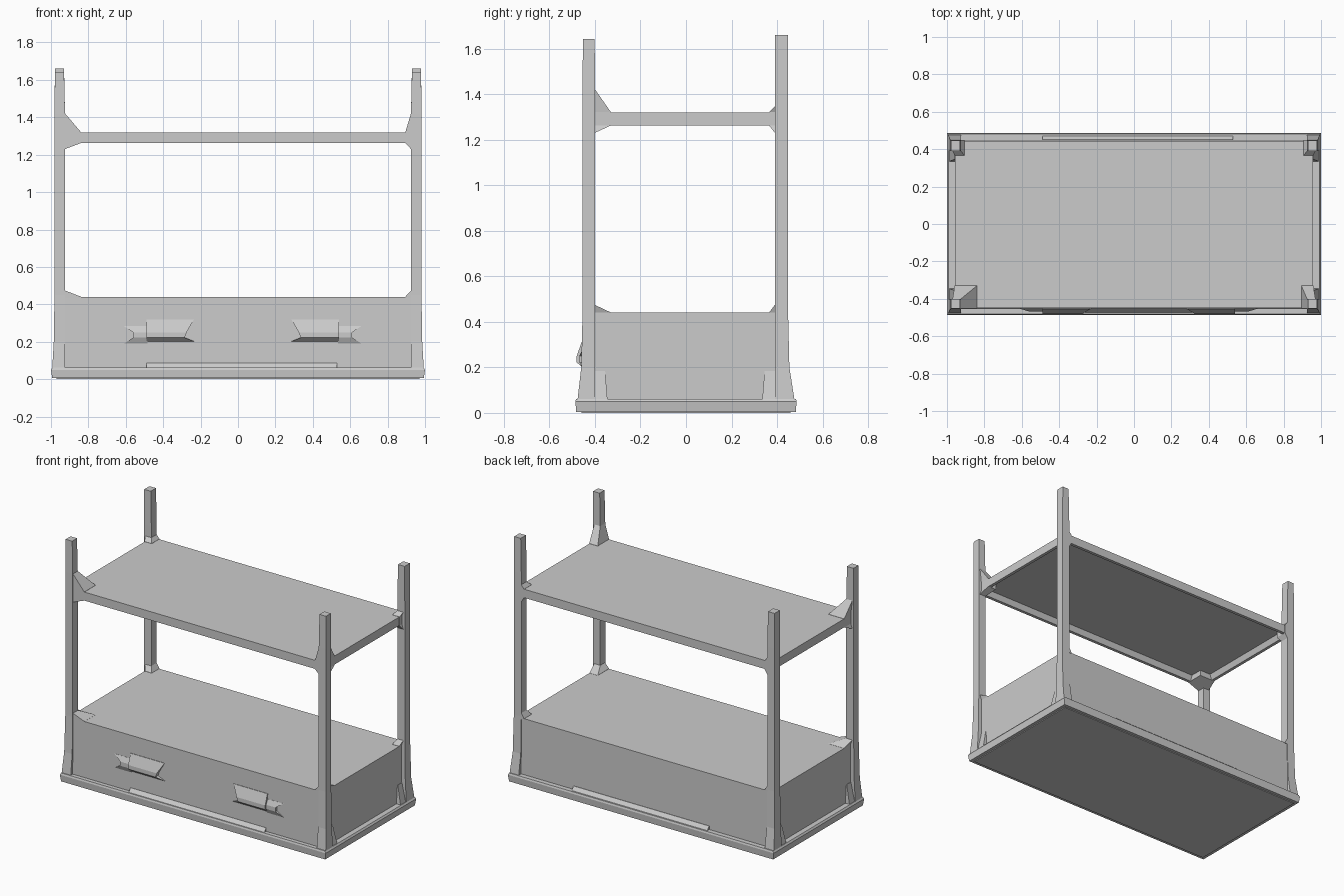
import bpy, bmesh

if "Cube" in bpy.data.objects:
    bpy.data.objects.remove(bpy.data.objects["Cube"])


def finish(name, bm):
    bmesh.ops.recalc_face_normals(bm, faces=bm.faces)
    mesh = bpy.data.meshes.new(name)
    bm.to_mesh(mesh)
    bm.free()
    obj = bpy.data.objects.new(name, mesh)
    bpy.context.collection.objects.link(obj)
    return obj


def loft_bm(sections):
    """Solid through stacked rectangles (x0, x1, y0, y1, z)."""
    bm = bmesh.new()
    rings = [[bm.verts.new(p) for p in ((a, c, z), (b, c, z), (b, d, z), (a, d, z))]
             for a, b, c, d, z in sections]
    for lo, hi in zip(rings, rings[1:]):
        for i in range(4):
            j = (i + 1) % 4
            bm.faces.new((lo[i], lo[j], hi[j], hi[i]))
    bm.faces.new(rings[0][::-1])
    bm.faces.new(rings[-1])
    return bm


def loft(name, *sections):
    return finish(name, loft_bm(sections))


def corner(name, sx, sy, *sections):
    """Loft given as (outer x, inner x, outer y, inner y, z), placed in one corner."""
    return loft(name, *[(*sorted((sx * a, sx * b)), *sorted((sy * c, sy * d)), z)
                        for a, b, c, d, z in sections])


# Plinth and cabinet body
loft("plinth", (-0.993, 0.993, -0.482, 0.482, 0.005),
     (-1, 1, -0.486, 0.486, 0.05), (-0.992, 0.992, -0.482, 0.482, 0.062))
loft("plinth_foot", (-0.97, 0.97, -0.46, 0.46, 0), (-0.97, 0.97, -0.46, 0.46, 0.02))
loft("cabinet_body", (-0.957, 0.957, -0.455, 0.45, 0.05), (-0.957, 0.957, -0.45, 0.445, 0.44))

# Sloped mouldings along the cabinet bottom
loft("front_moulding", (-0.49, 0.53, -0.476, -0.44, 0.06), (-0.49, 0.53, -0.455, -0.44, 0.086))
loft("back_moulding", (-0.49, 0.53, 0.44, 0.472, 0.06), (-0.49, 0.53, 0.44, 0.452, 0.086))

# Shelf with a recessed, bevelled underside
bm = loft_bm([(-0.957, 0.957, -0.45, 0.445, 1.262), (-0.957, 0.957, -0.45, 0.445, 1.32)])
bm.normal_update()
under = min(bm.faces, key=lambda f: f.calc_center_median().z)
bmesh.ops.inset_region(bm, faces=[under], thickness=0.03)
bmesh.ops.inset_region(bm, faces=[under], thickness=0.02)
for v in under.verts:
    v.co.z = 1.3
finish("shelf", bm)

# Corner posts with flared feet and braces
for sx, side in ((-1, "left"), (1, "right")):
    for sy, end in ((-1, "front"), (1, "back")):
        tag = f"{end}_{side}"
        front = sy < 0
        oy, iy, top = (0.454, 0.4, 1.643) if front else (0.448, 0.39, 1.66)
        corner(tag + "_post", sx, sy,
               (0.993, 0.925, 0.476, iy, 0.06), (0.985, 0.925, oy + 0.006, iy, 0.2),
               (0.981, 0.925, oy, iy, 0.45), (0.981, 0.925, oy, iy, 1.42),
               (0.979, 0.93, oy - 0.001, iy + 0.001, top))
        corner(tag + "_foot_brace", sx, sy,
               (0.988, 0.94, 0.47, iy - 0.055, 0.06), (0.96, 0.94, oy, iy - 0.045, 0.185))
        # Brace reach differs per corner
        bx = (0.84 if sx < 0 else 0.895) if front else 0.905
        by = 0.33 if front else 0.365
        rise = 0.1 if front else 0.025
        ob = min(oy, 0.451)
        corner(tag + "_cabinet_brace", sx, sy,
               (0.957, bx, ob, by, 0.435), (0.957, bx, ob, by, 0.441),
               (0.97, 0.925, ob, iy, 0.474))
        corner(tag + "_shelf_brace", sx, sy,
               (0.97, 0.925, ob, iy, 1.23), (0.959, bx, ob, by, 1.262),
               (0.959, bx, ob, by, 1.321), (0.97, 0.925, ob, iy, 1.321 + rise))

# Drawer handles: wedge grip with a thinner outer tip, mirrored about x = 0.025
for s, side in ((-1, "left"), (1, "right")):
    def span(a, b):
        return sorted((0.025 + s * a, 0.025 + s * b))
    loft(side + "_handle",
         (*span(0.255, 0.515), -0.455, -0.44, 0.2), (*span(0.31, 0.515), -0.48, -0.44, 0.222),
         (*span(0.3, 0.515), -0.48, -0.44, 0.25), (*span(0.26, 0.515), -0.455, -0.44, 0.32))
    loft(side + "_handle_tip",
         (*span(0.51, 0.635), -0.453, -0.44, 0.19), (*span(0.51, 0.585), -0.468, -0.44, 0.222),
         (*span(0.51, 0.585), -0.468, -0.44, 0.25), (*span(0.51, 0.635), -0.453, -0.44, 0.284))
